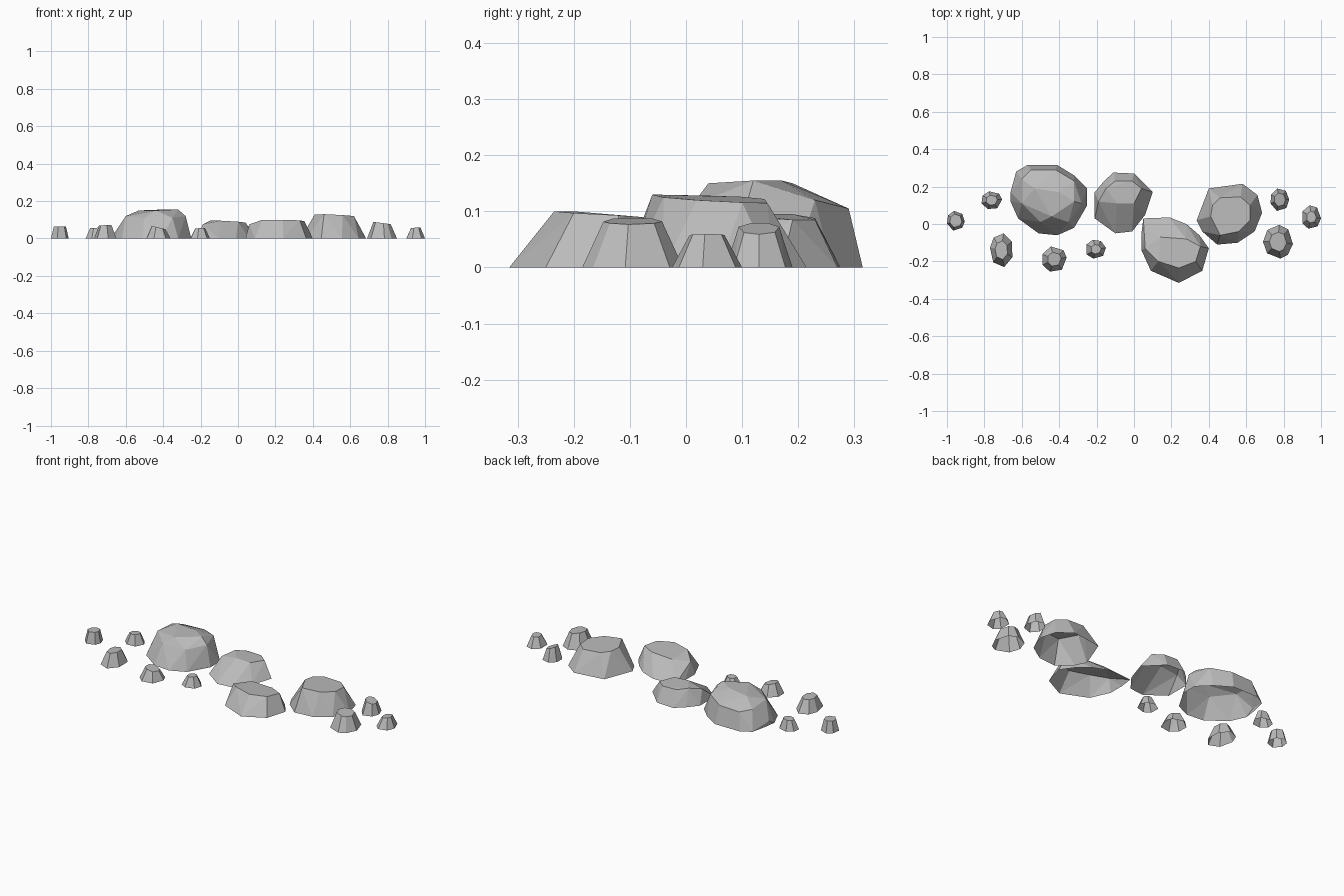
import bpy
import bmesh
import math
import random

if "Cube" in bpy.data.objects:
    bpy.data.objects.remove(bpy.data.objects["Cube"], do_unlink=True)

random.seed(4)

# Single stone colour
stone = bpy.data.materials.new("stone grey")
stone.use_nodes = True
stone_colour = (0.5, 0.5, 0.5, 1.0)
stone.diffuse_color = stone_colour
bsdf = next(n for n in stone.node_tree.nodes if n.type == "BSDF_PRINCIPLED")
bsdf.inputs["Base Color"].default_value = stone_colour
bsdf.inputs["Roughness"].default_value = 0.9


def make_rock(name, base, crown):
    """Faceted shell, open underneath, wrapped round a ground outline and a crown."""
    mesh = bpy.data.meshes.new(name)
    bm = bmesh.new()
    for x, y in base:
        bm.verts.new((x, y, 0))
    for point in crown:
        bm.verts.new(point)
    hull = bmesh.ops.convex_hull(bm, input=bm.verts[:])
    spare = {g for g in hull["geom_interior"] + hull["geom_unused"]
             if isinstance(g, bmesh.types.BMVert)}
    bmesh.ops.delete(bm, geom=list(spare), context="VERTS")
    bmesh.ops.recalc_face_normals(bm, faces=bm.faces[:])
    bm.normal_update()
    underside = [f for f in bm.faces if f.normal.z < -0.9]
    bmesh.ops.delete(bm, geom=underside, context="FACES")
    bmesh.ops.dissolve_limit(bm, angle_limit=math.radians(4),
                             verts=bm.verts[:], edges=bm.edges[:])
    bm.to_mesh(mesh)
    bm.free()
    mesh.materials.append(stone)
    rock = bpy.data.objects.new(name, mesh)
    bpy.context.collection.objects.link(rock)
    return rock


def make_pebble(name, x_range, y_range, height, top=0.55, sides=7, turn=0.0):
    """Small rock: an uneven ring fitted to its footprint, with a tilted flat top."""
    ring = []
    for i in range(sides):
        angle = turn + math.tau * (i + random.uniform(-0.2, 0.2)) / sides
        ring.append((math.cos(angle), math.sin(angle)))

    def fit(values, low, high):
        least, most = min(values), max(values)
        return [low + (v - least) / (most - least) * (high - low) for v in values]

    xs = fit([p[0] for p in ring], *x_range)
    ys = fit([p[1] for p in ring], *y_range)
    base = list(zip(xs, ys))
    cx, cy = sum(x_range) / 2, sum(y_range) / 2
    tilt = random.uniform(-0.15, 0.05)
    crown = [(cx + (x - cx) * top, cy + (y - cy) * top,
              height * (0.95 + tilt * (x - cx) / (x_range[1] - cx)))
             for x, y in base]
    return make_rock(name, base, crown)


# Largest boulder, domed
make_rock(
    "domed_boulder",
    [(-.65, .19), (-.63, .28), (-.57, .315), (-.41, .315), (-.32, .26), (-.25, .19),
     (-.25, .1), (-.32, -.02), (-.41, -.06), (-.51, -.05), (-.62, .03), (-.66, .12)],
    [(-.66, .17, .03), (-.6, .24, .11), (-.55, .29, .1), (-.42, .29, .105),
     (-.32, .23, .12), (-.28, .11, .12), (-.35, .01, .11), (-.5, .01, .11),
     (-.6, .11, .12), (-.53, .19, .15), (-.44, .04, .15), (-.32, .12, .155),
     (-.4, .17, .155)])

# Middle boulder with a flat top
make_rock(
    "middle_boulder",
    [(-.21, .17), (-.16, .23), (-.11, .275), (0, .27), (.1, .17),
     (.06, .05), (-.01, -.04), (-.1, -.05), (-.21, .03)],
    [(-.19, .12, .075), (-.15, .19, .095), (-.1, .23, .088), (-.01, .23, .085),
     (.04, .19, .085), (0, .11, .09), (-.09, .11, .095)])

# Front boulder with a long slope to the back
make_rock(
    "front_boulder",
    [(.05, .03), (.19, .035), (.28, 0), (.35, -.06), (.4, -.13),
     (.365, -.25), (.24, -.315), (.09, -.25), (.04, -.14), (.04, -.05)],
    [(.06, -.13, .075), (.13, -.2, .1), (.24, -.235, .1), (.33, -.2, .097),
     (.355, -.12, .093), (.28, -.08, .09), (.14, -.07, .088)])

# Side boulder with a broad flat top
make_rock(
    "side_boulder",
    [(.335, .02), (.37, .1), (.4, .19), (.58, .215), (.66, .155),
     (.685, .06), (.645, -.04), (.555, -.1), (.445, -.11), (.365, -.04)],
    [(.41, .04, .128), (.42, .1, .126), (.46, .14, .122), (.57, .145, .115),
     (.62, .1, .116), (.62, .02, .12), (.56, -.04, .125), (.46, -.06, .13)])

# Scattered pebbles
make_pebble("far_right_pebble", (-1, -.905), (-.035, .07), .068, top=.68)
make_pebble("back_right_pebble", (-.815, -.705), (.08, .175), .06)
make_pebble("front_right_pebble", (-.77, -.65), (-.23, -.05), .075, turn=.4)
make_pebble("front_pebble", (-.49, -.36), (-.255, -.12), .062)
make_pebble("front_middle_pebble", (-.255, -.15), (-.185, -.085), .058, top=.5)
make_pebble("back_left_pebble", (.73, .83), (.07, .19), .073, top=.6)
make_pebble("front_left_pebble", (.69, .85), (-.185, -.005), .087, top=.58, sides=8)
make_pebble("far_left_pebble", (.9, 1), (-.025, .1), .061, top=.5)
